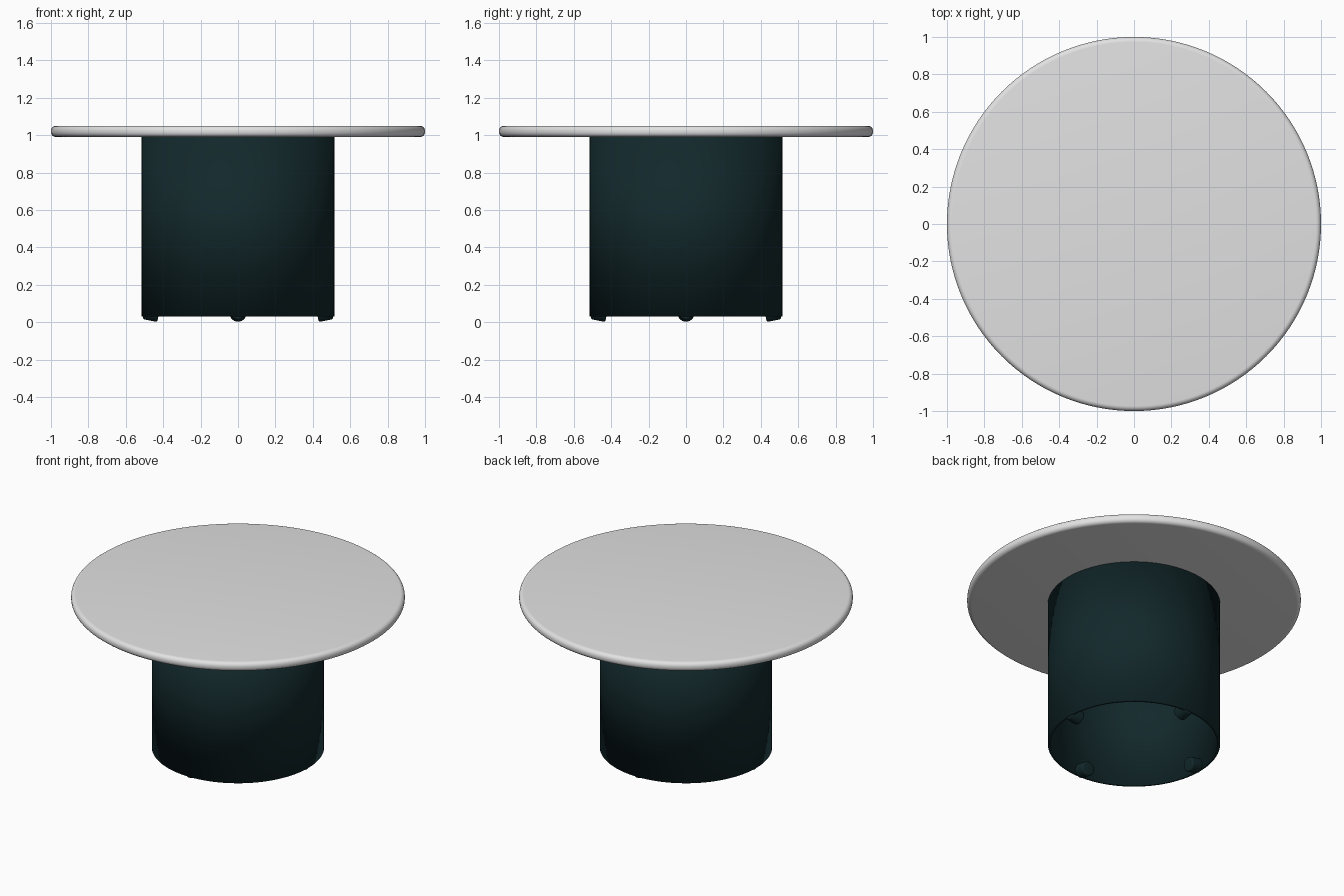
import bpy
import math
from mathutils import Matrix

cube = bpy.data.objects.get("Cube")
if cube:
    bpy.data.objects.remove(cube, do_unlink=True)


def make_material(name, rgb):
    mat = bpy.data.materials.new(name)
    mat.use_nodes = True
    mat.diffuse_color = (*rgb, 1)
    bsdf = mat.node_tree.nodes["Principled BSDF"]
    bsdf.inputs["Base Color"].default_value = (*rgb, 1)
    bsdf.inputs["Roughness"].default_value = 0.6
    return mat


def finish(obj, name, mat):
    obj.name = name
    obj.data.materials.append(mat)
    bpy.ops.object.shade_smooth_by_angle(angle=math.radians(35))


def cylinder(name, radius, bottom, top, mat, sides, bevel=0, cap="NGON"):
    bpy.ops.mesh.primitive_cylinder_add(
        vertices=sides, radius=radius, depth=top - bottom,
        end_fill_type=cap, location=(0, 0, (top + bottom) / 2))
    obj = bpy.context.object
    if bevel:
        mod = obj.modifiers.new("rounded_edge", "BEVEL")
        mod.width = bevel
        mod.segments = 6
        mod.limit_method = "ANGLE"
        bpy.ops.object.modifier_apply(modifier=mod.name)
    finish(obj, name, mat)
    return obj


white = make_material("warm_white", (0.76, 0.76, 0.76))
green = make_material("dark_teal", (0.006, 0.021, 0.024))

# Round top with a soft rim
cylinder("table_top", 1.0, 0.99, 1.05, white, 128, bevel=0.027)

# Hollow drum, open underneath
drum = cylinder("drum_base", 0.517, 0.03, 0.991, green, 96, cap="NOTHING")
wall = drum.modifiers.new("wall", "SOLIDIFY")
wall.thickness = 0.018
wall.offset = -1
wall.use_even_offset = True

# Four small round feet fixed to the inside of the drum wall
for i, side in enumerate(("left", "back", "right", "front")):
    foot = cylinder("foot_" + side, 0.045, -0.04, 0.04, green, 24, bevel=0.01)
    foot.matrix_world = (
        Matrix.Rotation(i * math.pi / 2, 4, "Z")
        @ Matrix.Translation((0.462, 0, 0.053))
        @ Matrix.Rotation(math.radians(78), 4, "Y"))
